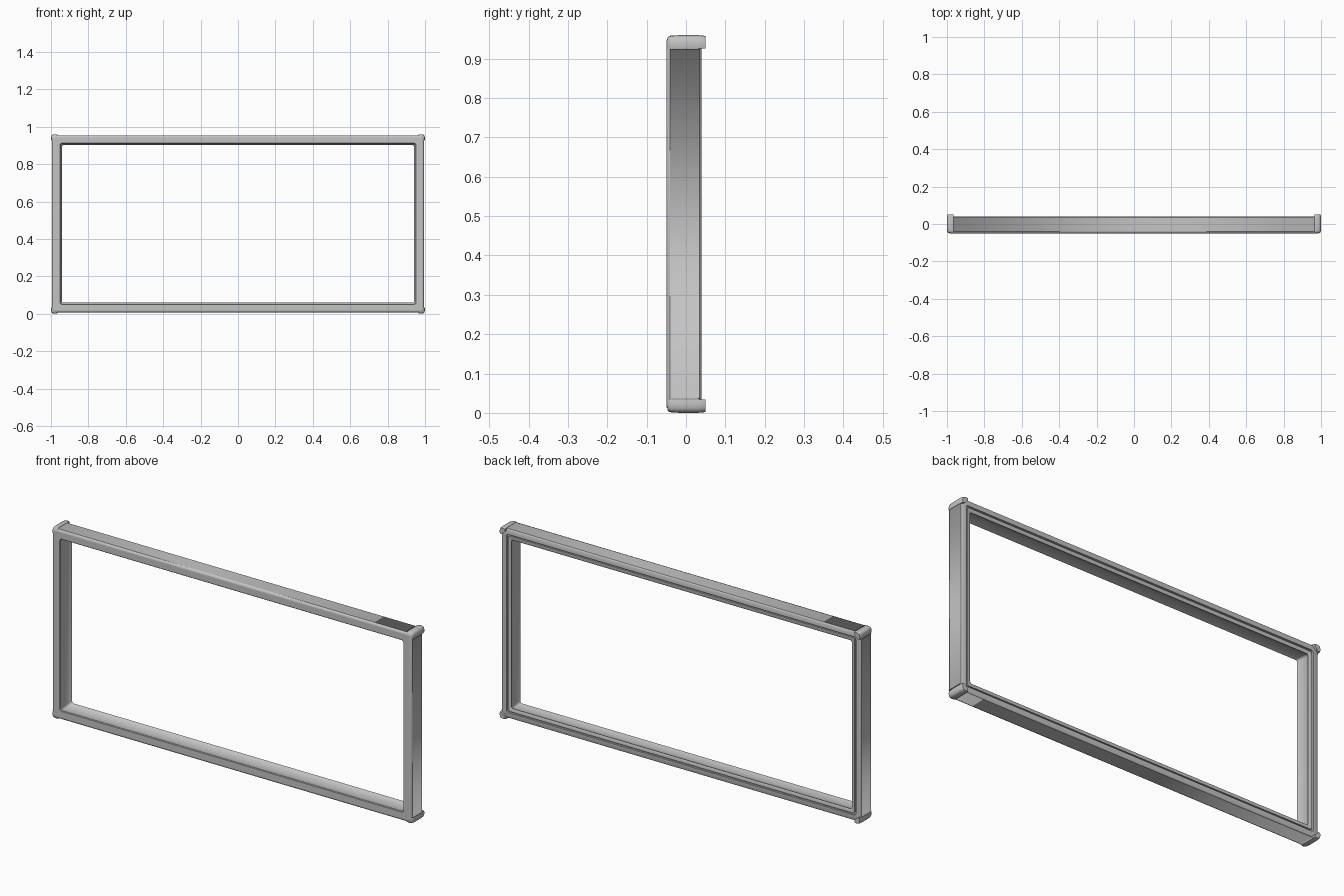
import bpy, bmesh, math

if "Cube" in bpy.data.objects:
    bpy.data.objects.remove(bpy.data.objects["Cube"], do_unlink=True)

HALF_W, HALF_H, MID_Z = 0.994, 0.473, 0.481

grey = bpy.data.materials.new("satin grey")
grey.use_nodes = True
grey.diffuse_color = (0.55, 0.55, 0.55, 1)
grey.node_tree.nodes["Principled BSDF"].inputs["Base Color"].default_value = (0.55, 0.55, 0.55, 1)


def rounded_rect(w, h, r, steps=4):
    """Outline of a rounded rectangle, counter-clockwise."""
    pts = []
    for i, (sx, sz) in enumerate([(1, 1), (-1, 1), (-1, -1), (1, -1)]):
        for k in range(steps + 1):
            a = math.pi / 2 * (i + k / steps)
            pts.append((sx * (w - r) + r * math.cos(a), sz * (h - r) + r * math.sin(a)))
    return pts


def loft(name, rows, smooth_angle, loop=True, capped=False, outward=None):
    """Skin a list of equal rows of points; outward orients an open sheet."""
    bm = bmesh.new()
    rows = [[bm.verts.new(p) for p in row] for row in rows]
    n = len(rows[0])
    for a, b in zip(rows, rows[1:]):
        for i in range(n if loop else n - 1):
            j = (i + 1) % n
            bm.faces.new((a[i], a[j], b[j], b[i]))
    if capped:
        bm.faces.new(rows[0])
        bm.faces.new(rows[-1])
    bmesh.ops.recalc_face_normals(bm, faces=bm.faces[:])
    if outward:
        widest = max(bm.faces, key=lambda f: f.calc_area())
        if widest.normal.dot(outward) < 0:
            bmesh.ops.reverse_faces(bm, faces=bm.faces[:])
    mesh = bpy.data.meshes.new(name)
    bm.to_mesh(mesh)
    bm.free()
    mesh.materials.append(grey)
    obj = bpy.data.objects.new(name, mesh)
    bpy.context.collection.objects.link(obj)
    bpy.ops.object.select_all(action='DESELECT')
    obj.select_set(True)
    bpy.context.view_layer.objects.active = obj
    bpy.ops.object.shade_smooth_by_angle(angle=math.radians(smooth_angle))


# Moulding: (inset from outer edge, depth), flat front, coved inside, grooved back
FRONT, BACK = -0.041, 0.034
profile = [(0.0, FRONT), (0.002, -0.046), (0.006, -0.049), (0.011, -0.05),
           (0.012, -0.05), (0.041, -0.05), (0.042, -0.05), (0.045, -0.047),
           (0.042, -0.036), (0.04, -0.02), (0.04, -0.004), (0.042, 0.012),
           (0.046, 0.025), (0.052, 0.034), (0.048, 0.037),
           (0.034, 0.037), (0.034, 0.03), (0.027, 0.03), (0.027, 0.039),
           (0.006, 0.039), (0.002, 0.037), (0.0, BACK)]
rings = [[(x, y, z + MID_Z) for x, z in rounded_rect(HALF_W - d, HALF_H - d, 0.01)]
         for d, y in profile]
loft("frame_moulding", rings, 35)


# Outer walls: shallow channels whose ends sweep up softly against the caps
def channel(half_length, height):
    end = half_length - 0.029
    return [(-end, height + 0.005), (-end, height), (end, height), (end, height + 0.005)]


for s, upright, level in ((1, "left", "top"), (-1, "right", "bottom")):
    loft(f"{upright}_outer_wall",
         [[(s * h, y, MID_Z + t) for t, h in channel(HALF_H, HALF_W)] for y in (FRONT, BACK)],
         180, loop=False, outward=(s, 0, 0))
    loft(f"{level}_outer_wall",
         [[(t, y, MID_Z + s * h) for t, h in channel(HALF_W, HALF_H)] for y in (FRONT, BACK)],
         180, loop=False, outward=(0, 0, s))

# Corner caps: rounded brackets that overhang the back of the frame
outline = [(0.034, 0.002), (0.022, 0.0), (0.011, 0.002), (0.005, 0.005),
           (0.002, 0.011), (0.0, 0.022), (0.002, 0.034), (0.014, 0.034),
           (0.034, 0.014)]
sections = [(-0.047, 0.78), (-0.043, 0.9), (-0.035, 0.97), (-0.01, 1.0),
            (0.03, 1.0), (0.045, 0.95), (0.05, 0.9)]
PIVOT = 0.03
for sx, side in ((1, "left"), (-1, "right")):
    for sz, level in ((1, "upper"), (-1, "lower")):
        rings = [[(sx * (1 - PIVOT - (u - PIVOT) * s), y,
                   MID_Z - 0.001 + sz * (0.48 - PIVOT - (v - PIVOT) * s))
                  for u, v in outline] for y, s in sections]
        loft(f"{level}_{side}_corner_cap", rings, 60, capped=True)
